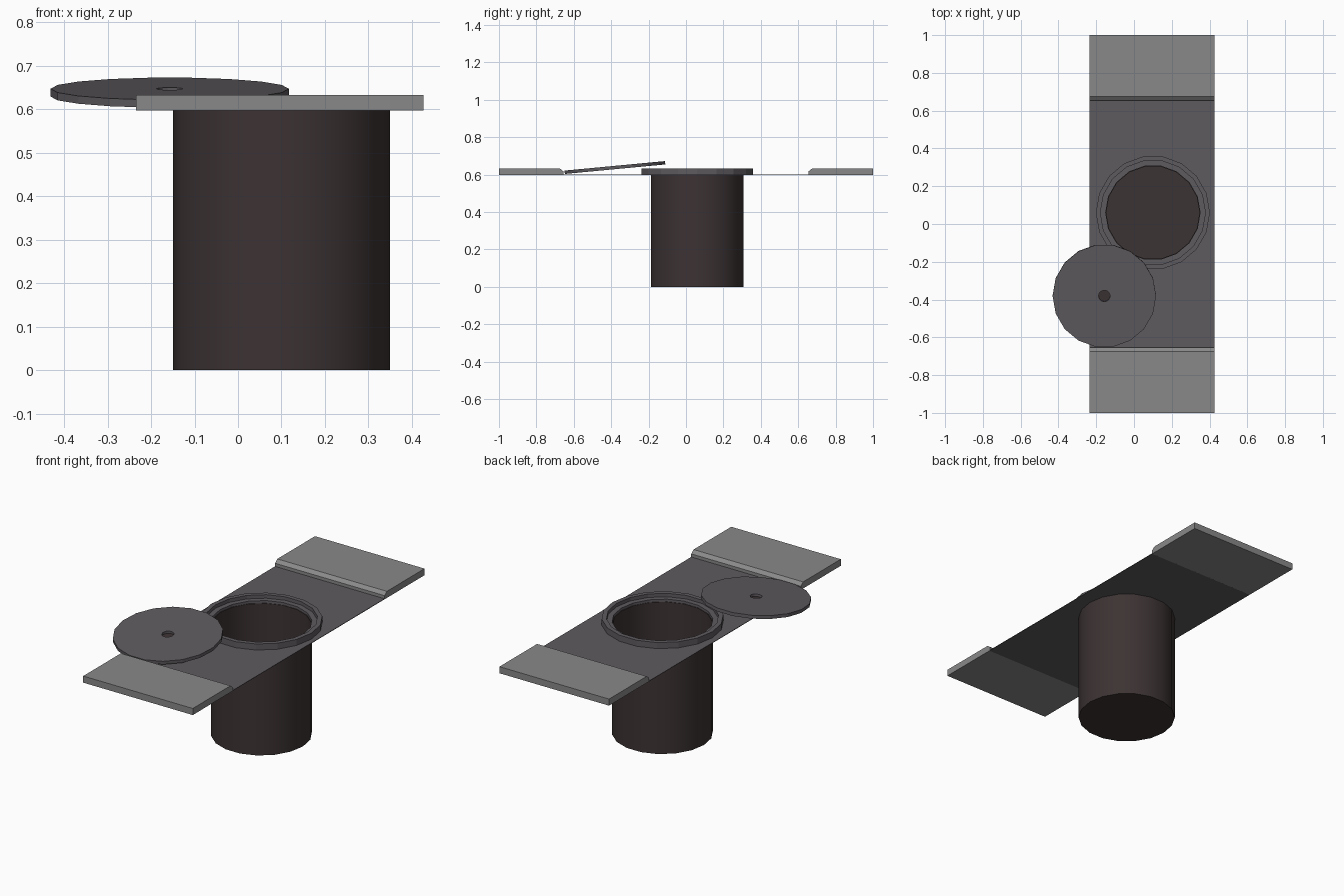
import bpy, bmesh, math
from mathutils import Matrix

if "Cube" in bpy.data.objects:
    bpy.data.objects.remove(bpy.data.objects["Cube"])

SIDES = 18
X0, X1 = -0.235, 0.427          # road width
PIT = (0.1, 0.06)               # shaft centre
ROAD_Z, KERB_Z = 0.6, 0.633


def material(name, rgb):
    m = bpy.data.materials.new(name)
    m.use_nodes = True
    m.diffuse_color = (*rgb, 1)
    m.node_tree.nodes["Principled BSDF"].inputs["Base Color"].default_value = (*rgb, 1)
    return m


concrete = material("pale concrete", (0.25, 0.25, 0.25))
asphalt = material("grey asphalt", (0.113, 0.104, 0.113))
earth = material("dark brown shaft", (0.046, 0.033, 0.033))


def finish(name, bm, mat, smooth=False):
    bmesh.ops.recalc_face_normals(bm, faces=bm.faces)
    me = bpy.data.meshes.new(name)
    bm.to_mesh(me)
    bm.free()
    me.materials.append(mat)
    ob = bpy.data.objects.new(name, me)
    bpy.context.collection.objects.link(ob)
    if smooth:
        bpy.ops.object.select_all(action="DESELECT")
        ob.select_set(True)
        bpy.context.view_layer.objects.active = ob
        bpy.ops.object.shade_smooth_by_angle(angle=math.radians(35))
    return ob


def lathe(name, profile, mat, centre, closed=False, smooth=False):
    """Spin a (radius, z) profile; radius 0 closes the end to a flat cap."""
    bm = bmesh.new()
    rings = []
    for r, z in profile:
        rings.append([bm.verts.new((centre[0] + r * math.cos(a), centre[1] + r * math.sin(a), z))
                      for a in (math.tau * i / SIDES for i in range(SIDES))])
    pairs = list(zip(rings, rings[1:])) + ([(rings[-1], rings[0])] if closed else [])
    for a, b in pairs:
        for i in range(SIDES):
            j = (i + 1) % SIDES
            bm.faces.new((a[i], a[j], b[j], b[i]))
    if not closed:
        bm.faces.new(rings[0])
        bm.faces.new(rings[-1])
    return finish(name, bm, mat, smooth)


# Kerb slabs with a chamfered inner edge, one at each end
for name, s in (("front_pavement", -1), ("back_pavement", 1)):
    bm = bmesh.new()
    profile = [(1, 0.597), (0.655, 0.597), (0.655, 0.617), (0.675, KERB_Z), (1, KERB_Z)]
    face = bm.faces.new([bm.verts.new((X0, s * y, z)) for y, z in profile])
    ext = bmesh.ops.extrude_face_region(bm, geom=[face])
    bmesh.ops.translate(bm, vec=(X1 - X0, 0, 0),
                        verts=[v for v in ext["geom"] if isinstance(v, bmesh.types.BMVert)])
    finish(name, bm, concrete)

# Road sheet with a round opening at the shaft
bm = bmesh.new()
outer = [bm.verts.new(p + (ROAD_Z,)) for p in
         ((X0, -0.66), (X1, -0.66), (X1, 0.66), (X0, 0.66))]
inner = [bm.verts.new((PIT[0] + 0.27 * math.cos(a), PIT[1] + 0.27 * math.sin(a), ROAD_Z))
         for a in (math.tau * i / SIDES for i in range(SIDES))]
edges = []
for loop in (outer, inner):
    edges += [bm.edges.new((loop[i], loop[(i + 1) % len(loop)])) for i in range(len(loop))]
bmesh.ops.triangle_fill(bm, edges=edges, use_beauty=True)
bmesh.ops.dissolve_limit(bm, angle_limit=0.01, verts=bm.verts, edges=bm.edges)
ext = bmesh.ops.extrude_face_region(bm, geom=bm.faces[:])
bmesh.ops.translate(bm, vec=(0, 0, -0.003),
                    verts=[v for v in ext["geom"] if isinstance(v, bmesh.types.BMVert)])
finish("road", bm, asphalt)

# Raised rim with a stepped seat for the lid
lathe("shaft_rim", [(0.302, 0.597), (0.302, KERB_Z), (0.278, KERB_Z),
                    (0.278, 0.614), (0.25, 0.614), (0.25, 0.597)], asphalt, PIT, closed=True)

# Open shaft: outer wall, rim, inner wall and floor
lathe("shaft", [(0.25, 0), (0.25, 0.6), (0.247, 0.6), (0.247, 0.004)],
      earth, PIT, smooth=True)

# Lid lying tilted on the pavement edge and the rim, with a lifting hole
place = Matrix.Translation((-0.157, -0.38, 0.638)) @ Matrix.Rotation(math.radians(5.4), 4, "X")
lid = lathe("lid", [(0.274, -0.009), (0.274, 0.009), (0.03, 0.009), (0.03, -0.009)],
            asphalt, (0, 0), closed=True)
plug = lathe("lid_hole_bottom", [(0.03, -0.008), (0.03, -0.004)], earth, (0, 0))
for ob in (lid, plug):
    ob.matrix_world = place
